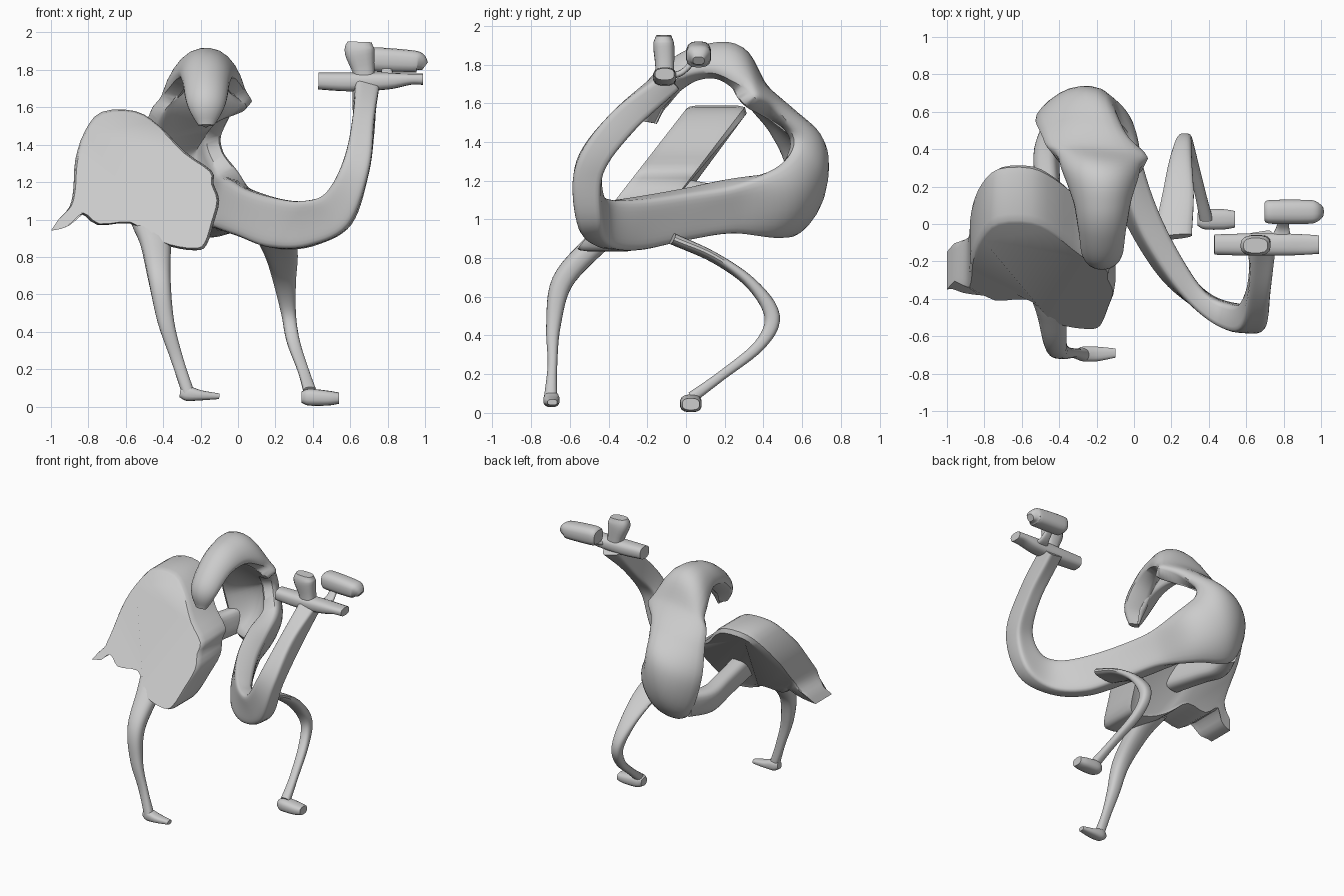
import bpy, bmesh, math
from mathutils import Vector as V


def finish(name, bm, angle=40):
    bmesh.ops.recalc_face_normals(bm, faces=bm.faces)
    me = bpy.data.meshes.new(name)
    bm.to_mesh(me)
    bm.free()
    ob = bpy.data.objects.new(name, me)
    bpy.context.collection.objects.link(ob)
    bpy.ops.object.select_all(action='DESELECT')
    ob.select_set(True)
    bpy.context.view_layer.objects.active = ob
    bpy.ops.object.shade_smooth_by_angle(angle=math.radians(angle))
    return ob


def spline(vals, steps):
    """Catmull-Rom through a list of vectors."""
    e = [vals[0] * 2 - vals[1]] + vals + [vals[-1] * 2 - vals[-2]]
    out = []
    for i in range(1, len(e) - 2):
        a, b, c, d = e[i - 1:i + 3]
        for k in range(steps):
            t = k / steps
            out.append((b * 2 + (c - a) * t + (a * 2 - b * 5 + c * 4 - d) * t * t
                        + (b * 3 - a - c * 3 + d) * t ** 3) * 0.5)
    return out + [vals[-1]]


def bridge(bm, r, q):
    n = len(r)
    for k in range(n):
        bm.faces.new((r[k], r[(k + 1) % n], q[(k + 1) % n], q[k]))


def ribbon(name, secs, m=4, steps=6, n=20):
    """Loft a thick band; each section is (edge, edge, thickness[, middle]); m = squareness."""
    A = spline([V(s[0]) for s in secs], steps)
    B = spline([V(s[1]) for s in secs], steps)
    T = spline([V((s[2], 0, 0)) for s in secs], steps)
    M = spline([V(s[3]) if len(s) > 3 else (V(s[0]) + V(s[1])) / 2 for s in secs], steps)
    bm = bmesh.new()
    rings = []
    for i in range(len(A)):
        tan = M[min(i + 1, len(A) - 1)] - M[max(i - 1, 0)]
        lin, bow = (B[i] - A[i]) / 2, (A[i] + B[i]) / 2 - M[i]
        ring = []
        for k in range(n):
            a = 2 * math.pi * (k + .5) / n
            u = math.cos(a)
            w = math.copysign((1 - abs(u) ** m) ** (1 / m), math.sin(a))
            slope = lin + bow * 2.4 * math.copysign(abs(u) ** 1.4, u)
            nor = tan.cross(slope).normalized()
            ring.append(bm.verts.new(M[i] + lin * u + bow * abs(u) ** 2.4 + nor * w * T[i].x / 2))
        rings.append(ring)
    for r, q in zip(rings, rings[1:]):
        bridge(bm, r, q)
    bm.faces.new(rings[0])
    bm.faces.new(rings[-1])
    return finish(name, bm)


def rod(name, pts, m=2.8):
    """Rounded bar; each point is (x, y, z, half width in y, full thickness)."""
    return ribbon(name, [((x, y - r, z), (x, y + r, z), t) for x, y, z, r, t in pts], m, 4, 16)


# slanted body slab with tail: smoothed front outline, lofted straight back
outline = [(-1, .94), (-.96, 1.0), (-.9, 1.07), (-.88, 1.17), (-.87, 1.32), (-.82, 1.47),
           (-.73, 1.575), (-.55, 1.58), (-.42, 1.5), (-.28, 1.36), (-.14, 1.26), (-.13, 1.19),
           (-.1, 1.1), (-.13, .98), (-.17, .86), (-.23, .835), (-.36, .855), (-.48, .91),
           (-.58, .98), (-.75, .97), (-.84, 1.03), (-.92, .96), (-1, .94)]
outline = spline([V((x, 0, z)) for x, z in outline], 3)[:-1]


def body_ring(bm, dy, scale):
    ring = []
    for p in outline:
        tail = min(1, max(0, (-.86 - p.x) / .1))
        belly = min(1, max(0, (1.1 - p.z) / .1)) * min(1, max(0, (-.45 - p.x) / .1))
        y = -.025 + (p.z - 1.55) * .75 + dy + belly * .05 + tail * (.15 - dy) * .35 + tail * .03
        s = scale + (1 - scale) * tail
        ring.append(bm.verts.new((-.47 + (p.x + .47) * s, y, 1.17 + (p.z - 1.17) * s)))
    return ring


bm = bmesh.new()
rings = [body_ring(bm, d, s) for d, s in
         ((0, .965), (.015, .985), (.05, 1), (.15, 1), (.26, 1), (.3, .98), (.31, .9))]
for r, q in zip(rings, rings[1:]):
    bridge(bm, r, q)
bm.faces.new(rings[0])
bm.faces.new(rings[-1])
finish('body_and_tail', bm, 40)

# long neck: rises from the low sweep to the first head
neck = [((.62, -.09, 1.74), (.75, -.07, 1.71), .12),
        ((.61, -.33, 1.5), (.73, -.33, 1.5), .15),
        ((.56, -.49, 1.3), (.7, -.5, 1.25), .15),
        ((.47, -.49, 1.14), (.6, -.5, .97), .14),
        ((.35, -.41, 1.1), (.4, -.43, .86), .11),
        ((.23, -.25, 1.11), (.2, -.27, .845), .13),
        ((.09, 0, 1.15), (.04, -.02, .9), .15)]
# rear shell that turns up and over into a canopy, ending in a hanging snout
shell = [((0, .26, 1.2), (-.08, .24, .94), .15),
         ((-.06, .46, 1.26), (-.2, .46, .94), .14, (-.1, .53, 1.1)),
         ((-.12, .54, 1.36), (-.4, .54, .98), .12, (-.22, .66, 1.18)),
         ((-.13, .53, 1.45), (-.5, .54, 1.25), .12, (-.27, .665, 1.36)),
         ((-.06, .43, 1.55), (-.48, .46, 1.46), .12, (-.24, .53, 1.51)),
         ((.06, .33, 1.61), (-.44, .38, 1.57), .12, (-.2, .37, 1.66)),
         ((.0, .26, 1.68), (-.36, .3, 1.66), .12, (-.18, .26, 1.84)),
         ((-.05, .14, 1.74), (-.29, .14, 1.74), .12, (-.17, .1, 1.845)),
         ((-.09, 0, 1.71), (-.25, 0, 1.71), .15, (-.17, -.03, 1.77)),
         ((-.12, -.13, 1.6), (-.22, -.13, 1.6), .16, (-.17, -.16, 1.63)),
         ((-.15, -.18, 1.5), (-.19, -.18, 1.5), .08, (-.17, -.19, 1.5))]
ribbon('neck_and_rear_shell', neck + shell, 6, 7, 28)

# bridge between rear shell and body
ribbon('bridge', [((-.42, .58, 1.15), (-.4, .56, .96), .1),
                  ((-.48, .4, 1.14), (-.45, .38, .95), .13),
                  ((-.47, .2, 1.17), (-.45, .18, .99), .13),
                  ((-.45, -.08, 1.22), (-.43, -.1, 1.03), .14)], 3.3)

# front leg and foot
ribbon('front_leg', [((-.57, -.34, .99), (-.37, -.34, .97), .14),
                     ((-.52, -.48, .87), (-.36, -.48, .85), .12),
                     ((-.48, -.64, .68), (-.36, -.64, .67), .11),
                     ((-.43, -.685, .45), (-.34, -.685, .45), .075),
                     ((-.36, -.69, .25), (-.29, -.69, .25), .05),
                     ((-.3, -.7, .07), (-.23, -.7, .07), .07)], 2.5)
rod('front_foot', [(-.31, -.695, .075, .025, .05), (-.27, -.695, .07, .04, .08),
                   (-.2, -.695, .06, .04, .055), (-.1, -.69, .055, .025, .03)])

# rear leg and foot
ribbon('rear_leg', [((.1, -.08, .9), (.31, -.06, .9), .06),
                    ((.15, .15, .79), (.32, .15, .81), .05),
                    ((.19, .34, .66), (.31, .34, .67), .06),
                    ((.23, .445, .5), (.31, .445, .5), .08),
                    ((.26, .38, .35), (.33, .38, .35), .06),
                    ((.32, .18, .19), (.38, .18, .19), .05),
                    ((.35, .03, .08), (.42, .03, .08), .06)], 2.6)
rod('rear_foot', [(.34, .025, .05, .035, .06), (.38, .025, .05, .055, .09),
                  (.48, .025, .045, .055, .08), (.54, .025, .045, .045, .06)])

# head parts: crossbar, upright ear and offset muzzle on a thin link
rod('crossbar', [(.43, -.11, 1.74, .055, .09), (.6, -.11, 1.735, .06, .1),
                 (.8, -.11, 1.74, .06, .09), (.92, -.11, 1.75, .055, .06),
                 (.99, -.11, 1.75, .05, .06)])
rod('upright_ear', [(.68, -.11, 1.72, .05, .11), (.67, -.11, 1.8, .05, .12),
                    (.65, -.115, 1.9, .055, .16), (.65, -.115, 1.95, .04, .13)])
rod('muzzle', [(.7, .065, 1.855, .055, .1), (.74, .065, 1.855, .065, .13),
               (.93, .065, 1.845, .065, .12), (.97, .065, 1.84, .055, .1),
               (1.0, .065, 1.82, .03, .05)])
ribbon('muzzle_link', [((.72, -.09, 1.74), (.84, -.09, 1.74), .04),
                       ((.76, -.02, 1.76), (.83, -.02, 1.76), .03),
                       ((.77, .05, 1.83), (.82, .05, 1.83), .03)], 3)
